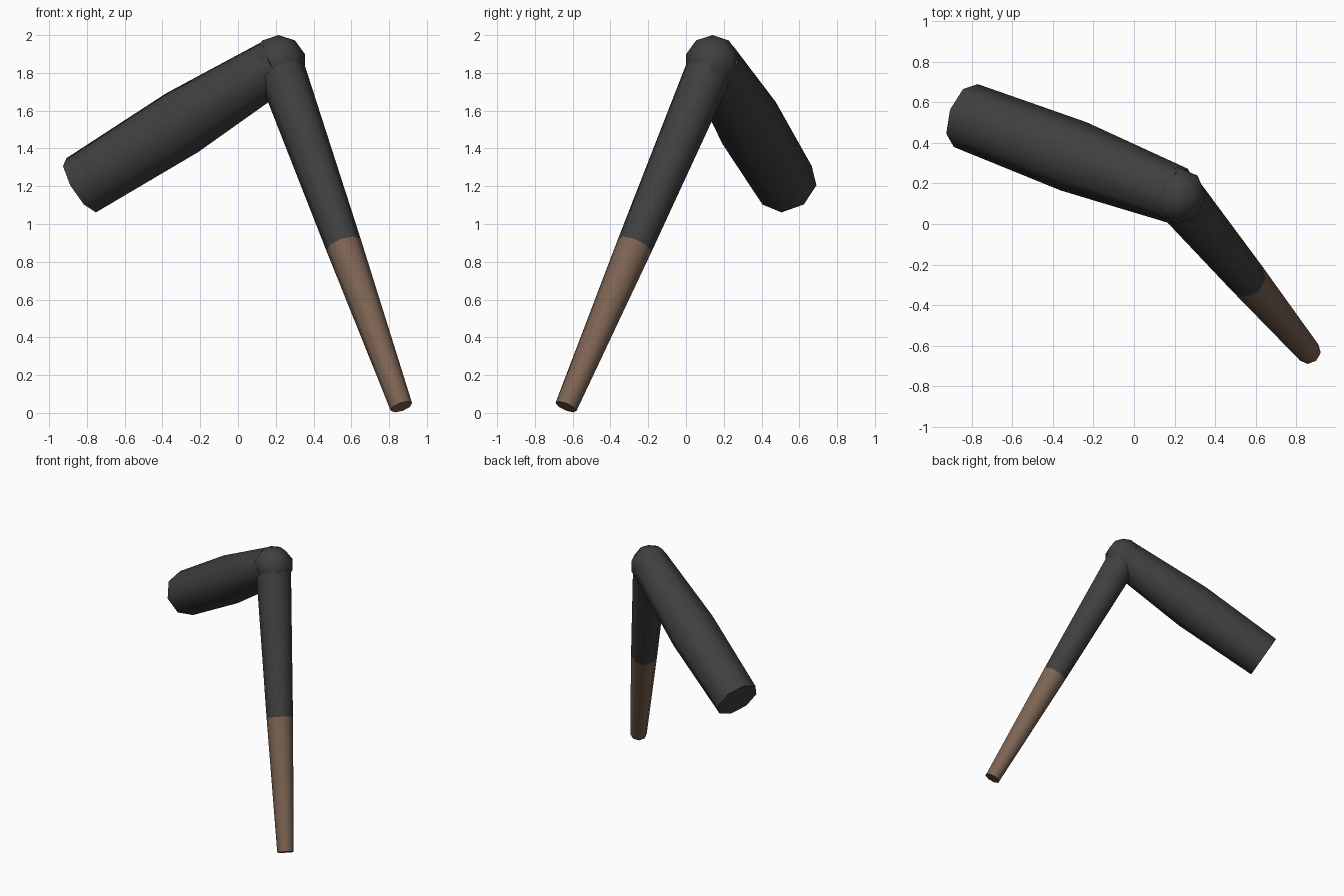
import bpy, bmesh, math
from mathutils import Vector

cube = bpy.data.objects.get("Cube")
if cube:
    bpy.data.objects.remove(cube, do_unlink=True)

SIDES = 8


def material(name, rgb):
    mat = bpy.data.materials.new(name)
    mat.use_nodes = True
    colour = (*rgb, 1)
    mat.diffuse_color = colour
    mat.node_tree.nodes["Principled BSDF"].inputs["Base Color"].default_value = colour
    return mat


sleeve = material("dark grey cloth", (0.05, 0.05, 0.052))
skin = material("brown skin", (0.2, 0.125, 0.085))


def finish(bm, name, mats):
    mesh = bpy.data.meshes.new(name)
    bmesh.ops.recalc_face_normals(bm, faces=bm.faces)
    bm.to_mesh(mesh)
    bm.free()
    obj = bpy.data.objects.new(name, mesh)
    bpy.context.collection.objects.link(obj)
    for mat in mats:
        mesh.materials.append(mat)
    bpy.ops.object.select_all(action='DESELECT')
    obj.select_set(True)
    bpy.context.view_layer.objects.active = obj
    bpy.ops.object.shade_smooth_by_angle(angle=math.radians(50))
    return obj


def limb(name, start, end, profile, mats):
    """Tapered tube; profile is (fraction along the limb, radius) per ring."""
    rot = (end - start).to_track_quat('Z', 'Y')
    bm = bmesh.new()
    rings = []
    for t, r in profile:
        centre = start.lerp(end, t)
        angles = [math.tau * i / SIDES for i in range(SIDES)]
        rings.append([bm.verts.new(centre + rot @ Vector((r * math.cos(a), r * math.sin(a), 0)))
                      for a in angles])
    for band, (low, high) in enumerate(zip(rings, rings[1:])):
        for i in range(SIDES):
            j = (i + 1) % SIDES
            face = bm.faces.new((low[i], low[j], high[j], high[i]))
            face.material_index = min(band, len(mats) - 1)
    for ring in (rings[0], rings[-1]):
        bm.faces.new(ring).material_index = 0 if ring is rings[0] else len(mats) - 1
    return finish(bm, name, mats)


elbow = Vector((0.215, 0.14, 1.853))
shoulder = Vector((-0.83, 0.535, 1.205))
wrist = Vector((0.865, -0.635, 0.032))

# Upper arm, fullest at the middle
limb("upper_arm", shoulder, elbow, [(0, 0.166), (0.51, 0.18), (1, 0.142)], [sleeve])

# Forearm, sleeve above and bare skin below
limb("forearm", elbow, wrist, [(0, 0.128), (0.53, 0.096), (1, 0.06)], [sleeve, skin])

# Elbow joint
bm = bmesh.new()
bmesh.ops.create_uvsphere(bm, u_segments=SIDES, v_segments=5, radius=0.147)
joint = finish(bm, "elbow_joint", [sleeve])
joint.location = elbow
